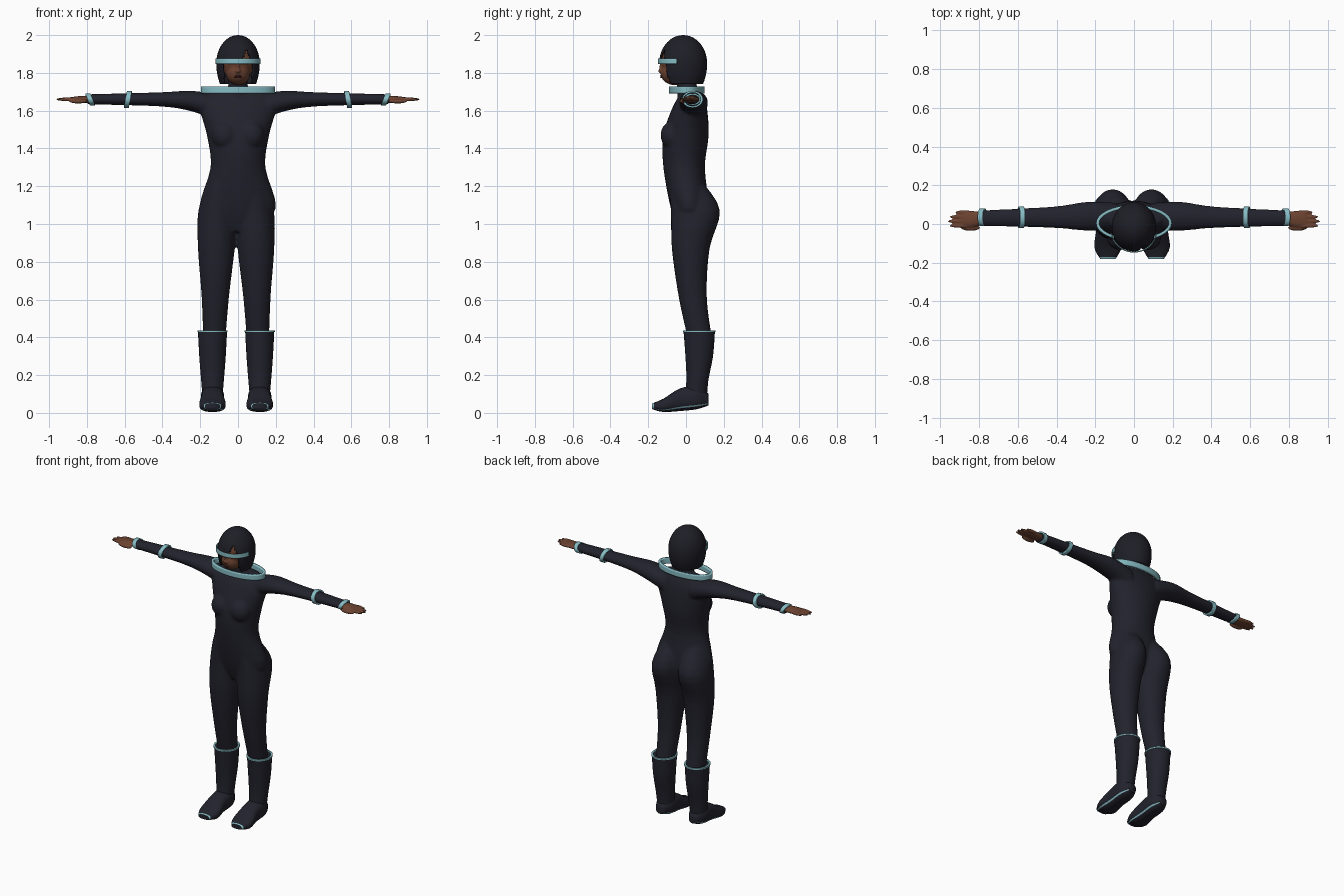
import bpy
import bmesh
from math import cos, sin, pi, sqrt, copysign
from mathutils import Vector

cube = bpy.data.objects.get("Cube")
if cube:
    bpy.data.objects.remove(cube, do_unlink=True)


def material(name, *colour):
    mat = bpy.data.materials.new(name)
    mat.use_nodes = True
    mat.diffuse_color = (*colour, 1)
    shader = mat.node_tree.nodes["Principled BSDF"]
    shader.inputs["Base Color"].default_value = (*colour, 1)
    return mat


SUIT = material("navy suit", .016, .016, .026)
HAIR = material("dark hair", .013, .013, .02)
TRIM = material("pale teal trim", .24, .5, .55)
SKIN = material("brown skin", .15, .055, .03)
LIPS = material("dark lips", .1, .025, .02)

SEGMENTS = 32
STEPS = 4
SIDES = {"left": 1, "right": -1}
LEG_SHIFT = -.01
BOOT_X = .125
ARM_Z = 1.66


def spline(keys):
    """Smoothly fill in rings between a few key rings."""
    keys = [Vector(key) for key in keys]
    last = len(keys) - 1
    rings = []
    for i in range(last):
        start, end = keys[i], keys[i + 1]
        leave = (end - keys[max(i - 1, 0)]) / 2
        arrive = (keys[min(i + 2, last)] - start) / 2
        for step in range(STEPS):
            t = step / STEPS
            ease = t * t * (3 - 2 * t)
            rings.append(start.lerp(end, ease) + leave * t * (1 - t) ** 2
                         - arrive * t * t * (1 - t))
    return rings + [keys[-1]]


def loft(bm, axis, keys, side=1, shift=0, power=1, cap=True, tilt=0):
    """Skin elliptical rings: position, two centre offsets, two radii."""
    loops = []
    for position, a, b, radius_a, radius_b in spline(keys):
        loop = []
        for i in range(SEGMENTS):
            c, s = cos(2 * pi * i / SEGMENTS), sin(2 * pi * i / SEGMENTS)
            u = a + radius_a * copysign(abs(c) ** power, c)
            v = b + radius_b * copysign(abs(s) ** power, s)
            w = position + tilt * s
            x, y, z = {"x": (w, u, v), "y": (u, w, v), "z": (u, v, w)}[axis]
            loop.append(bm.verts.new((side * x + shift, y, z)))
        loops.append(loop)
    faces = []
    for low, high in zip(loops, loops[1:]):
        for i in range(SEGMENTS):
            faces.append(bm.faces.new((low[i - 1], low[i], high[i], high[i - 1])))
    if cap:
        faces += [bm.faces.new(loops[0]), bm.faces.new(loops[-1])]
    bmesh.ops.recalc_face_normals(bm, faces=faces)
    return faces


def ball(bm, centre, radii):
    sphere = bmesh.ops.create_uvsphere(bm, u_segments=24, v_segments=16, radius=1)
    for vert in sphere["verts"]:
        vert.co = [c + r * k for c, r, k in zip(centre, radii, vert.co)]


def finish(name, bm, *materials, voxel=0, thickness=0):
    mesh = bpy.data.meshes.new(name)
    bm.to_mesh(mesh)
    bm.free()
    ob = bpy.data.objects.new(name, mesh)
    bpy.context.collection.objects.link(ob)
    for mat in materials:
        mesh.materials.append(mat)
    bpy.ops.object.select_all(action="DESELECT")
    ob.select_set(True)
    bpy.context.view_layer.objects.active = ob
    bpy.ops.object.shade_smooth_by_angle(angle=pi / 3)
    if thickness:
        solid = ob.modifiers.new("Thickness", "SOLIDIFY")
        solid.thickness = thickness
        solid.offset = -1
    if voxel:
        fuse = ob.modifiers.new("Fuse", "REMESH")
        fuse.mode = "VOXEL"
        fuse.voxel_size = voxel
        fuse.use_smooth_shade = True
        blend = ob.modifiers.new("Blend", "SMOOTH")
        blend.iterations = 5


# Bodysuit: torso, neck, bust, arms and legs fused into one skin
suit = bmesh.new()
loft(suit, "z", [(.96, 0, .02, .06, .06), (1.08, 0, .02, .2, .1),
                 (1.3, 0, -.01, .145, .11), (1.47, 0, 0, .165, .12),
                 (1.62, 0, .02, .2, .09), (1.7, 0, .03, .14, .05)])
loft(suit, "z", [(1.6, 0, .02, .06, .06), (1.78, 0, 0, .05, .05)])
for side in SIDES.values():
    ball(suit, (side * .07, -.07, 1.47), (.07, .065, .075))
    loft(suit, "x", [(.1, .04, 1.61, .07, .07), (.24, .04, 1.65, .075, .055),
                     (.42, .035, ARM_Z, .055, .037), (.8, .03, ARM_Z, .04, .027)],
         side=side)
    loft(suit, "z", [(1.22, .08, 0, .07, .09), (1.07, .1, .05, .1, .13),
                     (.87, .105, .025, .097, .1), (.62, .11, .035, .073, .075),
                     (.41, .115, .07, .06, .065)], side=side, shift=LEG_SHIFT)
finish("bodysuit", suit, SUIT, voxel=.009)

for label, side in SIDES.items():
    # Boot shaft and rim
    shaft = bmesh.new()
    loft(shaft, "z", [(.43, BOOT_X, .07, .077, .083), (.3, BOOT_X, .07, .07, .073),
                      (.17, BOOT_X, .06, .06, .058), (.06, BOOT_X, .05, .05, .06)],
         side=side, shift=LEG_SHIFT)
    finish(label + "_boot_shaft", shaft, SUIT)
    rim = bmesh.new()
    loft(rim, "z", [(z, BOOT_X, .07, .08, .086) for z in (.427, .437)],
         side=side, shift=LEG_SHIFT, cap=False)
    finish(label + "_boot_rim", rim, TRIM, thickness=.012)

    # Foot, with the welt and toe tip in the trim colour
    foot = bmesh.new()
    faces = loft(foot, "y", [(.12, BOOT_X, .07, .03, .03), (.06, BOOT_X, .08, .06, .06),
                             (-.03, BOOT_X, .07, .06, .06), (-.12, BOOT_X, .04, .07, .035),
                             (-.18, BOOT_X, .035, .04, .015)],
                 side=side, shift=LEG_SHIFT, power=.8)
    for i, face in enumerate(faces):
        slope = sin(2 * pi * (i % SEGMENTS - .5) / SEGMENTS)
        tip = face.calc_center_median().y < -.17 and len(face.verts) == 4
        face.material_index = int(tip or -.7 < slope < -.5)
    finish(label + "_boot_foot", foot, SUIT, TRIM)

    # Glove cuffs
    for part, x, width, height, tilt in (("forearm", .57, .055, .045, -.008),
                                         ("wrist", .77, .045, .032, .012)):
        cuff = bmesh.new()
        loft(cuff, "x", [(x + step, .035, ARM_Z, width, height) for step in (0, .026)],
             side=side, cap=False, tilt=tilt)
        finish(f"{label}_{part}_cuff", cuff, TRIM, thickness=.01)

    # Hand: palm, four evenly fanned fingers and a thumb
    hand = bmesh.new()
    loft(hand, "x", [(.77, .03, ARM_Z, .03, .02), (.84, .025, ARM_Z, .043, .017),
                     (.89, .025, ARM_Z, .041, .011)], side=side)
    for finger in range(4):
        tip = .965 - .01 * (finger - 2) ** 2
        root = .83
        ball(hand, (side * (root + tip) / 2, .06 - .023 * finger, ARM_Z),
             ((tip - root) / 2, .011, .01))
    ball(hand, (side * .845, -.02, 1.65), (.05, .015, .012))
    finish(label + "_hand", hand, SKIN, voxel=.004)

# Collar: wide oval hoop over the shoulders
collar = bmesh.new()
loft(collar, "z", [(z, 0, .004, .196, .094) for z in (1.692, 1.729)], cap=False)
finish("collar_ring", collar, TRIM, thickness=.016)

# Head: cranium, jaw, nose and bridge
head = bmesh.new()
ball(head, (0, -.03, 1.86), (.085, .1, .11))
ball(head, (0, -.06, 1.8), (.065, .075, .065))
ball(head, (0, -.13, 1.81), (.016, .018, .012))
ball(head, (0, -.125, 1.83), (.01, .016, .03))
finish("head", head, SKIN, voxel=.005)

lips = bmesh.new()
for z in (1.777, 1.785):
    ball(lips, (0, -.125, z), (.02, .012, .005))
finish("lips", lips, LIPS)

# Hair: rounded bob, opened over the face and at the parting
SEGMENTS = 80
rings = []
for i in range(10):
    z = 1.74 + .26 * sin(pi / 2 * i / 9.2)
    rise = z - 1.85
    if rise > 0:
        swell = sqrt(1 - (rise / .15) ** 2)
    else:
        swell = 1 - 14 * rise ** 2
    rings.append((z, 0, -.015, .115 * swell, .127 * swell))


def is_open(face):
    x, y, z = face.calc_center_median()
    rise = z - 1.86
    if len(face.verts) > 4:
        return rise < 0
    if rise < 0:
        return y < -.06 and abs(x) < .078
    return y < -.06 and .02 + .4 * rise < x < .08 - .5 * rise


hair = bmesh.new()
shell = loft(hair, "z", rings)
bmesh.ops.delete(hair, geom=[f for f in shell if is_open(f)], context="FACES")
finish("hair", hair, HAIR, thickness=.008)

# Visor: slim band wrapping the front of the head
visor = bmesh.new()
band = loft(visor, "z", [(z, 0, -.03, .121, .118) for z in (1.848, 1.876)], cap=False)
behind = [f for f in band if f.calc_center_median().y > -.045]
bmesh.ops.delete(visor, geom=behind, context="FACES")
finish("visor", visor, TRIM, thickness=.006)
